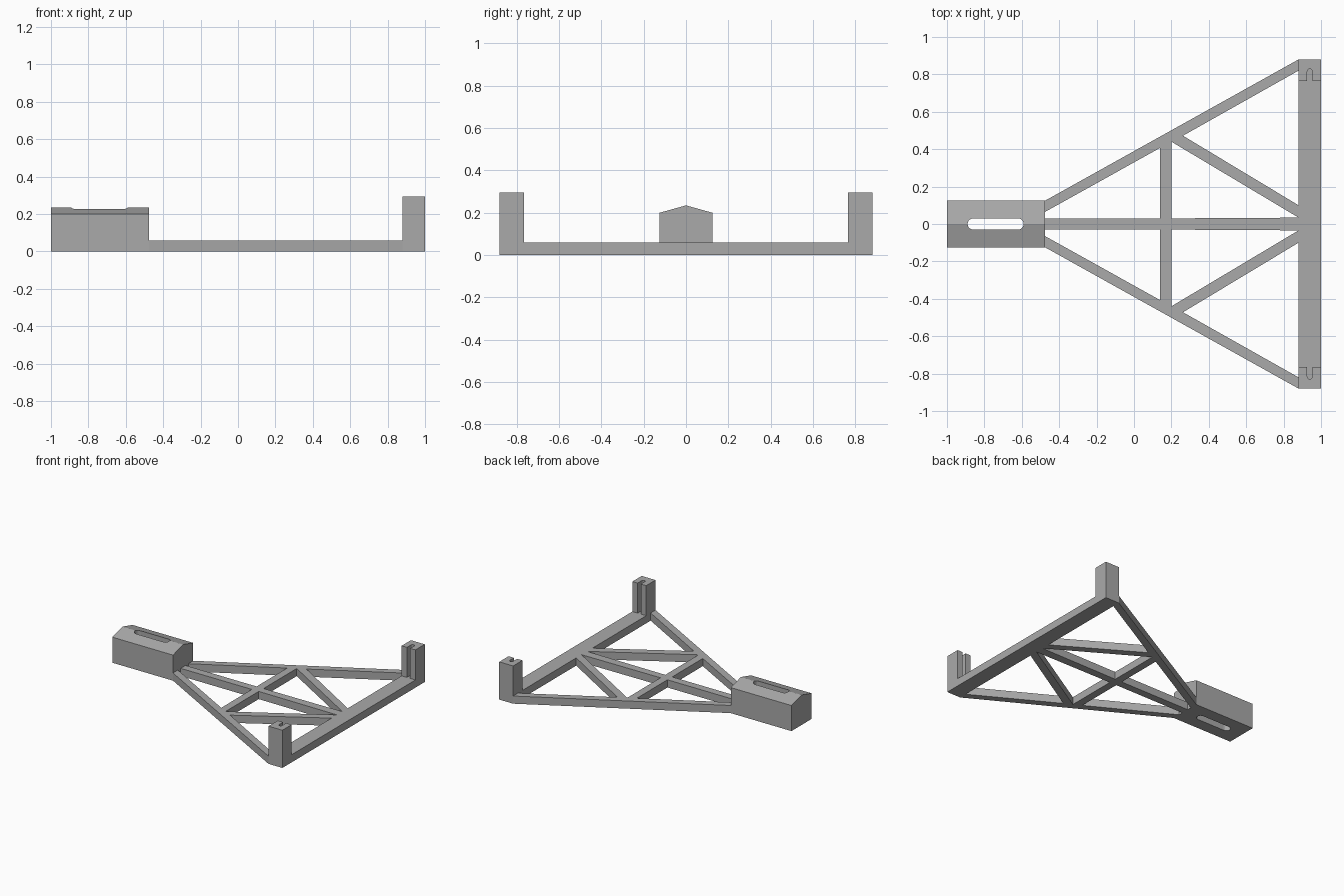
import bpy, bmesh
from math import sin, cos, pi

if "Cube" in bpy.data.objects:
    bpy.data.objects.remove(bpy.data.objects["Cube"])

GREY = (0.40, 0.40, 0.40, 1)
mat = bpy.data.materials.new("matte grey")
mat.use_nodes = True
mat.diffuse_color = GREY
mat.node_tree.nodes["Principled BSDF"].inputs["Base Color"].default_value = GREY


def prism(name, loops, low, high, rotation=(0, 0, 0)):
    """Extrude a flat outline (first loop) with holes (other loops) between two heights."""
    curve = bpy.data.curves.new(name + "_outline", "CURVE")
    curve.dimensions = "2D"
    curve.fill_mode = "BOTH"
    curve.extrude = (high - low) / 2
    for loop in loops:
        spline = curve.splines.new("POLY")
        spline.points.add(len(loop) - 1)
        for point, (x, y) in zip(spline.points, loop):
            point.co = (x, y, 0, 1)
        spline.use_cyclic_u = True
    temp = bpy.data.objects.new(name + "_outline", curve)
    bpy.context.collection.objects.link(temp)
    graph = bpy.context.evaluated_depsgraph_get()
    mesh = bpy.data.meshes.new_from_object(temp.evaluated_get(graph))
    bpy.data.objects.remove(temp)

    bm = bmesh.new()
    bm.from_mesh(mesh)
    bmesh.ops.remove_doubles(bm, verts=bm.verts, dist=0.0001)
    bmesh.ops.translate(bm, verts=bm.verts, vec=(0, 0, (low + high) / 2))
    bmesh.ops.recalc_face_normals(bm, faces=bm.faces)
    for face in bm.faces:
        face.smooth = False
    bm.to_mesh(mesh)
    bm.free()
    mesh.name = name
    mesh.materials.clear()
    mesh.materials.append(mat)
    obj = bpy.data.objects.new(name, mesh)
    obj.rotation_euler = rotation
    bpy.context.collection.objects.link(obj)
    return obj


def arc(cx, cy, radius, start, steps=8):
    """Half circle, counter-clockwise from the start angle."""
    return [(cx + radius * cos(start + pi * i / steps),
             cy + radius * sin(start + pi * i / steps)) for i in range(steps + 1)]


def flip(loop):
    return [(x, -y) for x, y in reversed(loop)]


THICK = 0.06        # frame thickness
NECK = -0.475       # where the struts meet the block
BAR = 0.88          # inner edge of the wide end bar
HALF = 0.125        # half width of the block
SPINE = 0.03        # half width of the centre spine

slot = arc(-0.62, 0, 0.03, -pi / 2) + arc(-0.86, 0, 0.03, pi / 2)

# Triangular truss frame, with the block's footprint
side = [(1, 0.88), (BAR, 0.88), (NECK, HALF), (-1, HALF)]
holes = [
    [(NECK, SPINE), (0.14, SPINE), (0.14, 0.407), (NECK, 0.065)],
    [(0.2, SPINE), (BAR, SPINE + 0.004), (0.2, 0.44)],
    [(0.262, 0.472), (BAR, 0.1), (BAR, 0.82)],
]
prism("truss_frame", [side + flip(side), slot] + holes + [flip(h) for h in holes], 0, THICK)

# Ridged block with a slot through it
gable = [(-HALF, THICK), (HALF, THICK), (HALF, 0.2), (0, 0.235), (-HALF, 0.2)]
block = prism("ridged_block", [gable], -1, NECK, (pi / 2, 0, pi / 2))
cutter = prism("slot_cutter", [slot], -0.1, 0.4)
cutter.hide_render = True
cutter.hide_viewport = True
cut = block.modifiers.new("slot", "BOOLEAN")
cut.operation = "DIFFERENCE"
cut.solver = "EXACT"
cut.object = cutter

# Corner posts with a round-ended groove on their inner faces
groove = list(reversed(arc(0.94, 0.815, 0.014, 0)))
post = ([(BAR, 0.765), (0.926, 0.765)] + groove
        + [(0.954, 0.765), (1, 0.765), (1, 0.88), (BAR, 0.88)])
prism("left_rear_post", [post], THICK, 0.295)
prism("right_front_post", [flip(post)], THICK, 0.295)
